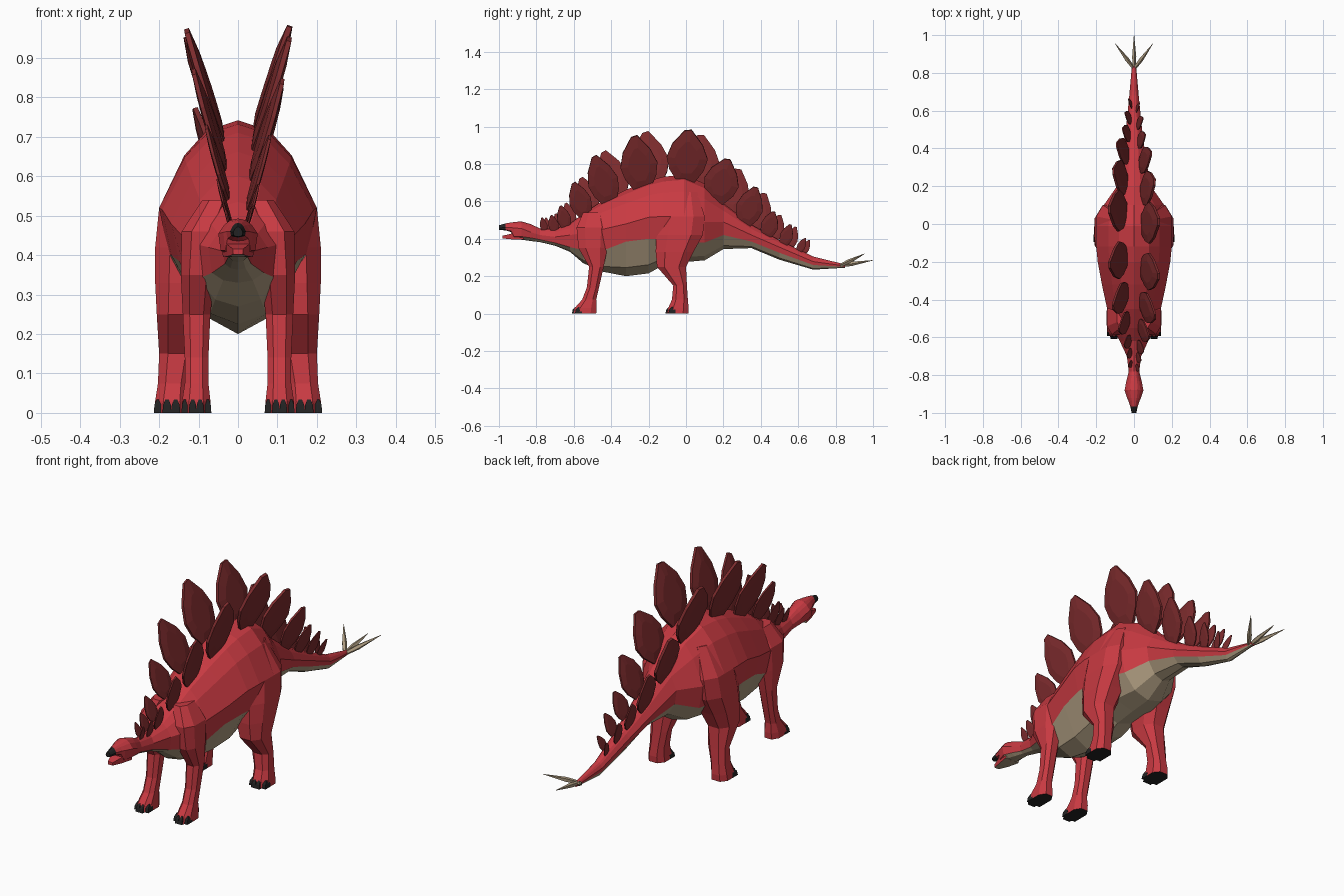
import bpy, bmesh, math
from mathutils import Vector

if "Cube" in bpy.data.objects:
    bpy.data.objects.remove(bpy.data.objects["Cube"])


def material(name, rgb):
    m = bpy.data.materials.new(name)
    m.diffuse_color = (*rgb, 1)
    m.use_nodes = True
    m.node_tree.nodes["Principled BSDF"].inputs["Base Color"].default_value = m.diffuse_color
    return m


RED = material("red hide", (0.58, 0.042, 0.054))
DARK = material("dark red plate", (0.20, 0.024, 0.026))
TAN = material("tan underside", (0.42, 0.33, 0.215))
BLACK = material("black claw", (0.016, 0.016, 0.016))


def loft(name, rings, mats, rule=lambda i, j: 0):
    """Skin a list of equal-length point rings; rule picks the colour by ring and side."""
    bm = bmesh.new()
    vs = [[bm.verts.new(p) for p in r] for r in rings]
    n = len(rings[0])
    for i in range(len(rings) - 1):
        for j in range(n):
            k = (j + 1) % n
            f = bm.faces.new((vs[i][j], vs[i][k], vs[i + 1][k], vs[i + 1][j]))
            f.material_index = rule(i, j)
    bm.faces.new(vs[0]).material_index = rule(0, -1)
    bm.faces.new(vs[-1]).material_index = rule(len(rings) - 2, 0)
    bmesh.ops.recalc_face_normals(bm, faces=bm.faces)
    me = bpy.data.meshes.new(name)
    bm.to_mesh(me)
    bm.free()
    for m in mats:
        me.materials.append(m)
    ob = bpy.data.objects.new(name, me)
    bpy.context.collection.objects.link(ob)
    return ob


# Body from snout to tail: y, top, bottom, half width, widest height, belly line
body = [
    (-1.0, .472, .447, .012, .458, .450),
    (-.965, .482, .445, .020, .460, .449),
    (-.935, .487, .436, .030, .460, .442),
    (-.92, .489, .400, .037, .458, .412),
    (-.88, .493, .395, .050, .455, .412),
    (-.83, .478, .388, .040, .435, .405),
    (-.78, .455, .382, .028, .420, .395),
    (-.70, .452, .363, .038, .410, .378),
    (-.62, .480, .330, .075, .420, .355),
    (-.55, .535, .270, .115, .430, .340),
    (-.45, .600, .225, .142, .450, .335),
    (-.32, .662, .200, .170, .480, .385),
    (-.20, .710, .215, .192, .515, .400),
    (-.12, .732, .260, .200, .520, .400),
    (-.01, .742, .275, .200, .520, .385),
    (.10, .695, .285, .160, .490, .380),
    (.20, .590, .345, .090, .490, .420),
    (.35, .475, .350, .062, .420, .385),
    (.50, .392, .288, .043, .355, .325),
    (.68, .305, .235, .025, .278, .260),
    (.85, .263, .245, .010, .255, .250),
]


def body_ring(s):
    y, zt, zb, w, zm, zl = s
    half = [(0, zt), (.4 * w, zt - .12 * (zt - zm)), (.68 * w, zt - .4 * (zt - zm)),
            (w, zm), (.88 * w, zl), (.5 * w, zl - .75 * (zl - zb)), (0, zb)]
    return [(x, y, z) for x, z in half] + [(-x, y, z) for x, z in half[-2:0:-1]]


def body_colour(i, j):
    if i == 0:
        return 2
    return 1 if i > 3 and 4 <= j <= 7 else 0


loft("body", [body_ring(s) for s in body], [RED, TAN, BLACK], body_colour)

# Lower jaw
jaw = [(-.982, .402, .416, .012), (-.93, .397, .428, .026), (-.87, .395, .428, .038)]
loft("lower_jaw", [[(-w, y, b), (w, y, b), (w * 1.1, y, t), (-w * 1.1, y, t)] for y, b, t, w in jaw],
     [RED, TAN], lambda i, j: 1 if j == 0 else 0)

# Legs: height, front y, back y, inner x, outer x
front_leg = [
    (0, -.60, -.48, .068, .143), (.03, -.595, -.478, .07, .142), (.075, -.555, -.48, .075, .135),
    (.14, -.53, -.465, .075, .135), (.25, -.518, -.44, .07, .14), (.35, -.575, -.42, .058, .145),
    (.46, -.585, -.41, .04, .143), (.54, -.55, -.43, .02, .09),
]
hind_leg = [
    (0, -.10, .012, .125, .213), (.03, -.095, .014, .127, .21), (.075, -.075, .01, .125, .203),
    (.15, -.068, .005, .11, .20), (.25, -.155, .0, .09, .206), (.33, -.162, .04, .07, .21),
    (.42, -.16, .09, .06, .21), (.52, -.14, .10, .06, .20), (.65, -.08, .06, .04, .125),
]


def leg_ring(s, side):
    z, a, b, i, o = s
    c, d = .25 * (b - a), .25 * (o - i)
    pts = [(i + d, a), (o - d, a), (o, a + c), (o, b - c), (o - d, b), (i + d, b), (i, b - c), (i, a + c)]
    return [(side * x, y, z) for x, y in pts]


for side, label in ((1, "right"), (-1, "left")):
    for name, leg in (("front_leg", front_leg), ("hind_leg", hind_leg)):
        # black sole, red everywhere else
        loft(f"{label}_{name}", [leg_ring(s, side) for s in leg], [RED, BLACK],
             lambda i, j: 1 if j == -1 else 0)
        # four claws along the toe edge
        _, a, _, xi, xo = leg[0]
        step = (xo - xi) / 4
        for n in range(4):
            x = side * (xi + (n + .5) * step)
            back = a + (.03 if n in (1, 2) else .045)
            front = a - (.01 if n in (1, 2) else -.006)
            rings = [[(x - w, f, z), (x + w, f, z), (x + w, back, z), (x - w, back, z)]
                     for z, w, f in ((0, step * .52, front), (.02, step * .45, front + .004),
                                     (.034, step * .2, front + .016))]
            loft(f"{label}_{name}_claw", rings, [BLACK])


def back_height(y):
    for p, q in zip(body, body[1:]):
        if p[0] <= y <= q[0]:
            return p[1] + (q[1] - p[1]) * (y - p[0]) / (q[0] - p[0])


# Back plates: base y, lean along y, height, width; leaf outline as (across, up)
plates = [
    (-.755, -.015, .060, .040), (-.70, -.020, .075, .055), (-.64, -.030, .105, .075),
    (-.54, -.060, .160, .120), (-.41, -.080, .225, .165), (-.235, -.040, .255, .200),
    (.0, .015, .245, .220), (.165, .060, .200, .190), (.315, .060, .175, .145),
    (.43, .040, .115, .095), (.52, .040, .095, .070), (.60, .040, .060, .045),
]
leaf = [(-.2, -.08), (-.42, .18), (-.5, .42), (-.38, .7), (-.1, .98),
        (.07, 1), (.36, .7), (.5, .42), (.42, .18), (.2, -.08)]
for side, label in ((1, "right"), (-1, "left")):
    for y, dy, dz, w in plates:
        if side < 0:                      # left row sits half a step further back
            y += .25 * w + .01
        base = Vector((side * (.22 * w), y, back_height(y) - .015))
        up = Vector((side * .34 * dz, dy, dz + .015))
        across = Vector((0, dz, -dy)).normalized() * w
        thick = up.cross(across).normalized() * .07 * w
        rings = []
        for scale, t in ((.6, 1), (1, .45), (1, -.45), (.6, -1)):
            rings.append([base + across * u * scale + up * (.42 + (v - .42) * scale) + thick * t
                          for u, v in leaf])
        loft(f"{label}_back_plate", rings, [DARK])

# Tail spikes
for tip in ((.1, .955, .32), (-.1, .955, .32), (0, 1.0, .285)):
    start, tip = Vector((tip[0] * .03, .825, .256)), Vector(tip)
    axis = (tip - start).normalized()
    a = axis.cross(Vector((0, 0, 1))).normalized()
    b = axis.cross(a)
    rings = []
    for t, r in ((0, .009), (.35, .012), (1, .001)):
        c = start.lerp(tip, t)
        rings.append([c + (a * math.cos(k * math.tau / 5) + b * math.sin(k * math.tau / 5)) * r
                      for k in range(5)])
    loft("tail_spike", rings, [TAN])
